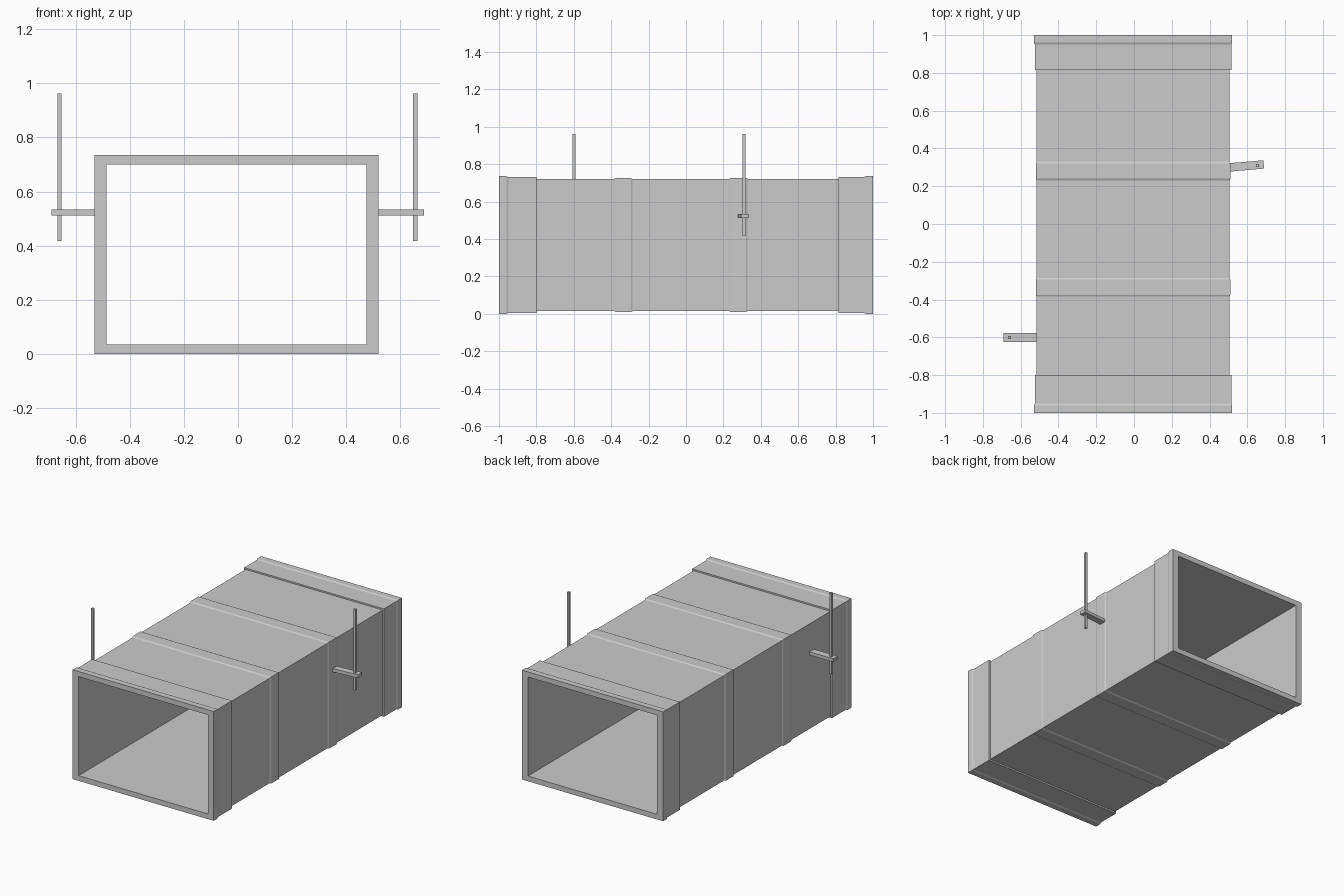
import bpy, bmesh, math
from mathutils import Matrix, Vector

if "Cube" in bpy.data.objects:
    bpy.data.objects.remove(bpy.data.objects["Cube"])

CX, CZ = -0.005, 0.3677      # duct centre line
HW, HH = 0.510, 0.353        # half width and height of the plain body


def finish(name, bm):
    bmesh.ops.recalc_face_normals(bm, faces=bm.faces)
    mesh = bpy.data.meshes.new(name)
    bm.to_mesh(mesh)
    bm.free()
    obj = bpy.data.objects.new(name, mesh)
    bpy.context.collection.objects.link(obj)
    return obj


def box(name, lo, hi, angle=0.0):
    """Box from corner to corner, turned about z through its own centre."""
    lo, hi = Vector(lo), Vector(hi)
    bm = bmesh.new()
    size = Matrix.Diagonal((*(hi - lo), 1))
    turn = Matrix.Rotation(math.radians(angle), 4, 'Z')
    bmesh.ops.create_cube(bm, size=1, matrix=Matrix.Translation((lo + hi) / 2) @ turn @ size)
    return finish(name, bm)


def ring(bm, y, hw, hh):
    return [bm.verts.new((CX + sx * hw, y, CZ + sz * hh))
            for sx, sz in ((-1, -1), (1, -1), (1, 1), (-1, 1))]


# Duct: a rectangular loft, (y, swelling over the plain body), closed by the bore
profile = [(-1, .0147), (-.96, .0147), (-.95, .010), (-.80, .010), (-.80, 0)]
for y in (-.335, .28):       # raised stiffening ribs
    profile += [(y - .05, 0), (y - .04, .005), (y + .04, .005), (y + .05, 0)]
profile += [(.815, 0), (.815, .010), (.95, .010), (.96, .0147), (1, .0147)]

bm = bmesh.new()
rings = [ring(bm, y, HW + e, HH + e) for y, e in profile]
rings += [ring(bm, y, 0.481, 0.333) for y in (1, -1)]
for a, b in zip(rings, rings[1:] + rings[:1]):
    for i in range(4):
        j = (i + 1) % 4
        bm.faces.new((a[i], a[j], b[j], b[i]))
finish("duct", bm)

# Left hanger: bracket arm and threaded rod
box("left_bracket", (-.69, -.625, .511), (-.505, -.577, .533))
box("left_rod", (-.668, -.608, .417), (-.652, -.592, .962))

# Right hanger, its arm slightly skewed
box("right_bracket", (.495, .285, .511), (.687, .329, .533), 5)
box("right_rod", (.647, .302, .417), (.663, .318, .962))
